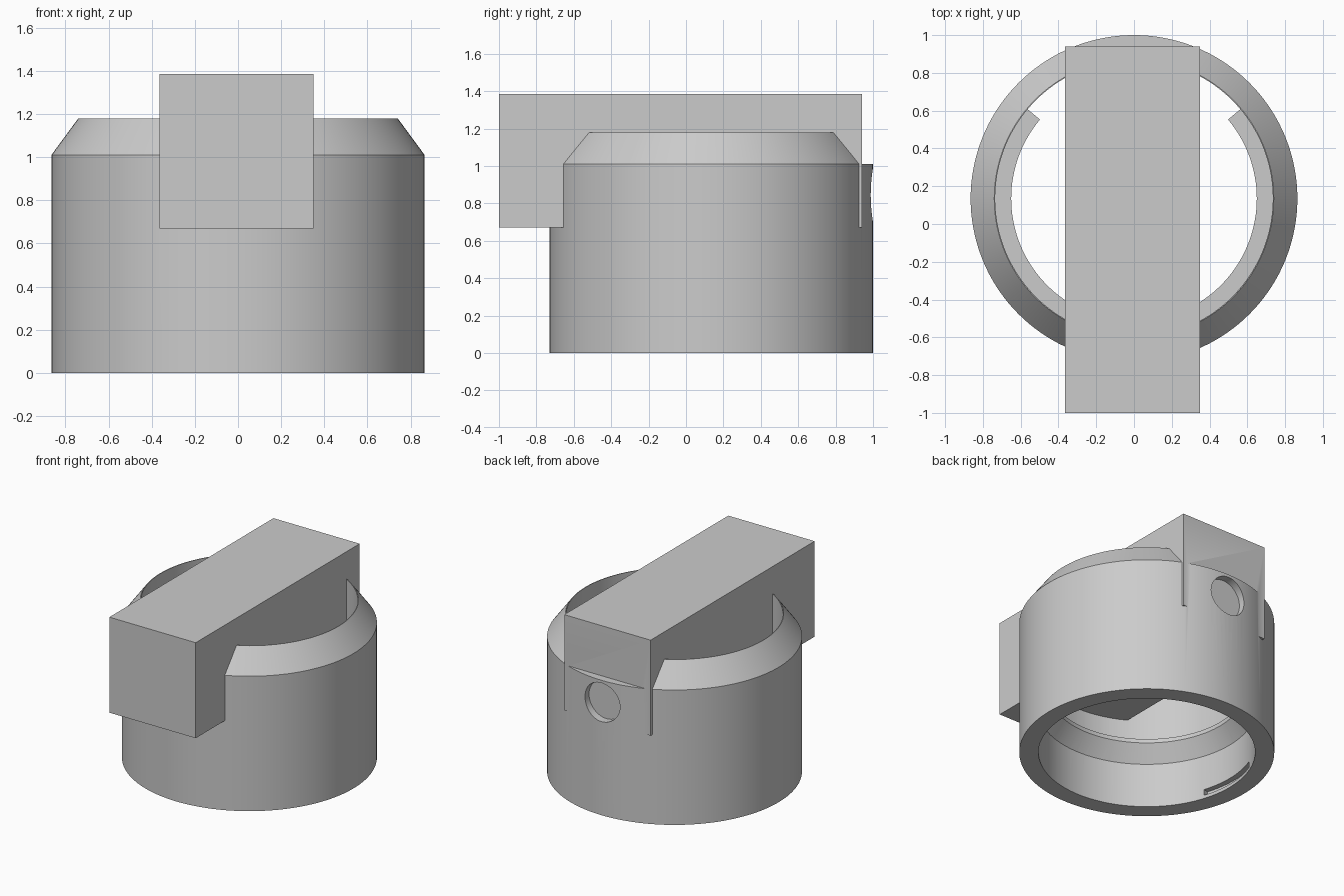
import bpy, bmesh, math

if "Cube" in bpy.data.objects:
    bpy.data.objects.remove(bpy.data.objects["Cube"])

CY = 0.135          # ring axis position in y
SEG = 144

grey = bpy.data.materials.new("light grey")
grey.diffuse_color = (0.6, 0.6, 0.6, 1)
grey.use_nodes = True
grey.node_tree.nodes["Principled BSDF"].inputs["Base Color"].default_value = grey.diffuse_color


def finish(name, bm):
    bmesh.ops.recalc_face_normals(bm, faces=bm.faces)
    me = bpy.data.meshes.new(name)
    bm.to_mesh(me)
    bm.free()
    ob = bpy.data.objects.new(name, me)
    bpy.context.collection.objects.link(ob)
    me.materials.append(grey)
    return ob


def lathe(name, profile, a0=0, a1=360):
    """Sweep a closed (radius, z) profile about the ring axis."""
    bm = bmesh.new()
    full = a1 - a0 == 360
    n = max(4, round(SEG * (a1 - a0) / 360))
    rows = []
    for i in range(n if full else n + 1):
        a = math.radians(a0 + (a1 - a0) * i / n)
        rows.append([bm.verts.new((r * math.cos(a), CY + r * math.sin(a), z)) for r, z in profile])
    m = len(profile)
    for i in range(n):
        p, q = rows[i], rows[(i + 1) % len(rows)]
        for j in range(m):
            k = (j + 1) % m
            bm.faces.new((p[j], q[j], q[k], p[k]))
    if not full:
        bm.faces.new(rows[0])
        bm.faces.new(rows[-1])
    return finish(name, bm)


def box(name, lo, hi):
    bm = bmesh.new()
    bmesh.ops.create_cube(bm, size=1)
    for v in bm.verts:
        v.co = [(l + h) / 2 + c * (h - l) for l, h, c in zip(lo, hi, v.co)]
    return finish(name, bm)


def boolean(target, other, op):
    mod = target.modifiers.new(op, 'BOOLEAN')
    mod.operation, mod.object, mod.solver = op, other, 'EXACT'
    bpy.context.view_layer.objects.active = target
    bpy.ops.object.modifier_apply(modifier=mod.name)
    bpy.data.objects.remove(other)


# Ring body with a bevelled top running to a thin rim
body = lathe("ring_body", [(0.735, 0), (0.865, 0), (0.865, 1.01), (0.74, 1.18), (0.735, 1.18)])

# Bevel trimmed flat behind the bar
boolean(body, box("back_trim", (-0.5, 0.94, 1.01), (0.5, 1.2, 1.4)), 'DIFFERENCE')

# Shallow grooves low on the inner wall
for a in (-18, 159):
    boolean(body, lathe("groove", [(0.70, 0.025), (0.775, 0.025), (0.775, 0.07), (0.70, 0.07)],
                        a, a + 39), 'DIFFERENCE')

# Inner ledge with sloped underside, open at the back
ledge = lathe("inner_ledge", [(0.75, 0.31), (0.65, 0.45), (0.65, 0.48), (0.75, 0.48)], 140, 400)
boolean(body, ledge, 'UNION')

# Square bar across the top
boolean(body, box("bar", (-0.365, -1, 0.67), (0.35, 0.94, 1.385)), 'UNION')

# Round hole in the back wall, ending at the bar
bm = bmesh.new()
bmesh.ops.create_cone(bm, cap_ends=True, segments=48, radius1=0.145, radius2=0.145, depth=0.2)
for v in bm.verts:
    x, y, z = v.co
    v.co = (x, 1.04 + z, 0.845 + y)
boolean(body, finish("hole", bm), 'DIFFERENCE')

# Smooth curved walls, crisp edges
body.select_set(True)
bpy.context.view_layer.objects.active = body
bpy.ops.object.shade_smooth_by_angle(angle=math.radians(25))
